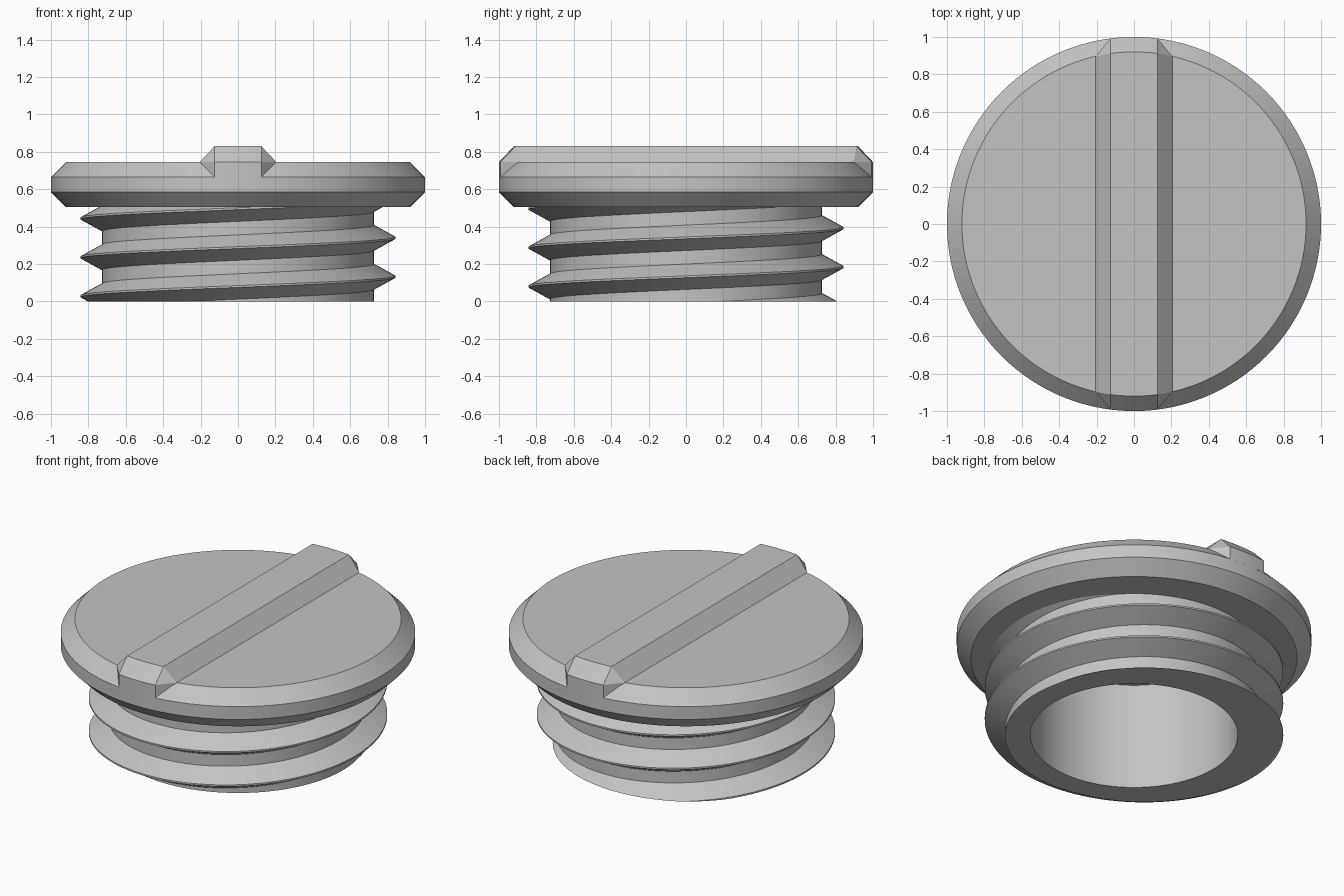
import bpy, bmesh, math

cube = bpy.data.objects.get("Cube")
if cube:
    bpy.data.objects.remove(cube)

SEGMENTS = 128
HEAD_BOTTOM, RIM_LOW, RIM_HIGH, HEAD_TOP, RIDGE_TOP = 0.505, 0.585, 0.665, 0.745, 0.83
RIM, FACE_RADIUS, BORE = 1.0, 0.92, 0.585
ROOT, CREST, PITCH = 0.727, 0.842, 0.208

grey = bpy.data.materials.new("plain_grey")
grey.use_nodes = True
color = (0.55, 0.55, 0.55, 1)
grey.diffuse_color = color
grey.node_tree.nodes["Principled BSDF"].inputs["Base Color"].default_value = color


def finish(bm, name):
    bmesh.ops.recalc_face_normals(bm, faces=bm.faces[:])
    mesh = bpy.data.meshes.new(name)
    bm.to_mesh(mesh)
    bm.free()
    mesh.materials.append(grey)
    obj = bpy.data.objects.new(name, mesh)
    bpy.context.collection.objects.link(obj)
    bpy.ops.object.select_all(action="DESELECT")
    obj.select_set(True)
    bpy.context.view_layer.objects.active = obj
    bpy.ops.object.shade_smooth_by_angle(angle=math.radians(25))
    return obj


def skin(bm, columns):
    """Join neighbouring columns of vertices with quads."""
    for a, b in zip(columns, columns[1:]):
        for j in range(len(a) - 1):
            bm.faces.new((a[j], b[j], b[j + 1], a[j + 1]))


def sweep(bm, profile, start, turns, rise=0.0):
    """Turn an (r, z) profile about z, climbing by rise each turn."""
    columns = []
    for i in range(turns * SEGMENTS + 1):
        t = start + i / SEGMENTS
        c, s = math.cos(math.tau * t), math.sin(math.tau * t)
        columns.append([bm.verts.new((r * c, r * s, z + rise * t)) for r, z in profile])
    skin(bm, columns)
    bmesh.ops.remove_doubles(bm, verts=bm.verts[:], dist=1e-5)


# Chamfered round head with the closed end of the bore beneath it
bm = bmesh.new()
sweep(bm, [(0, RIM_HIGH), (BORE, RIM_HIGH), (BORE, HEAD_BOTTOM), (FACE_RADIUS, HEAD_BOTTOM),
           (RIM, RIM_LOW), (RIM, RIM_HIGH), (FACE_RADIUS, HEAD_TOP), (0, HEAD_TOP)], 0, 1)
finish(bm, "head")

# Threaded shank: helical ribbon trimmed flat at both ends
bm = bmesh.new()
mid, half, flat = 0.132, 0.068, 0.005
sweep(bm, [(ROOT, mid - half), (CREST, mid - flat), (CREST, mid + flat),
           (ROOT, mid + half), (ROOT, mid - half + PITCH)], -2, 5, PITCH)
for z, side in ((0, -1), (HEAD_BOTTOM, 1)):
    bmesh.ops.bisect_plane(bm, geom=bm.verts[:] + bm.edges[:] + bm.faces[:], dist=1e-6,
                           plane_co=(0, 0, z), plane_no=(0, 0, side), clear_outer=True)
# Bore wall and ring-shaped ends
sweep(bm, [(BORE, 0), (BORE, HEAD_BOTTOM)], 0, 1)
for z in (0, HEAD_BOTTOM):
    rims = [e for e in bm.edges if e.is_boundary and all(abs(v.co.z - z) < 1e-4 for v in e.verts)]
    bmesh.ops.triangle_fill(bm, edges=rims, normal=(0, 0, 1), use_beauty=True)
finish(bm, "threaded_shank")

# Grip ridge across the head, with ends that follow the round rim
bm = bmesh.new()
WIDTH, FOOT, STEPS = 0.125, 0.205, 16
columns = []
for i in range(STEPS + 1):
    x = WIDTH * (2 * i / STEPS - 1)
    inner, outer = math.sqrt(FACE_RADIUS**2 - x * x), math.sqrt(RIM**2 - x * x)
    half_loop = [(outer, RIM_HIGH), (outer, HEAD_TOP), (inner, RIDGE_TOP)]
    points = [(-y, z) for y, z in half_loop] + half_loop[::-1]
    column = [bm.verts.new((x, y, z)) for y, z in points]
    columns.append(column + column[:1])
skin(bm, columns)
# Sloping flanks and the small corner facets
foot_y = math.sqrt(FACE_RADIUS**2 - FOOT**2)
for x, column in ((-FOOT, columns[0]), (FOOT, columns[-1])):
    low_f, mid_f, top_f, top_b, mid_b, low_b = column[:6]
    front, back = (bm.verts.new((x, y, HEAD_TOP)) for y in (-foot_y, foot_y))
    for face in ((top_f, top_b, back, front), (top_f, mid_f, front), (mid_f, low_f, front),
                 (top_b, mid_b, back), (mid_b, low_b, back), (low_f, low_b, back, front)):
        bm.faces.new(face)
finish(bm, "grip_ridge")
